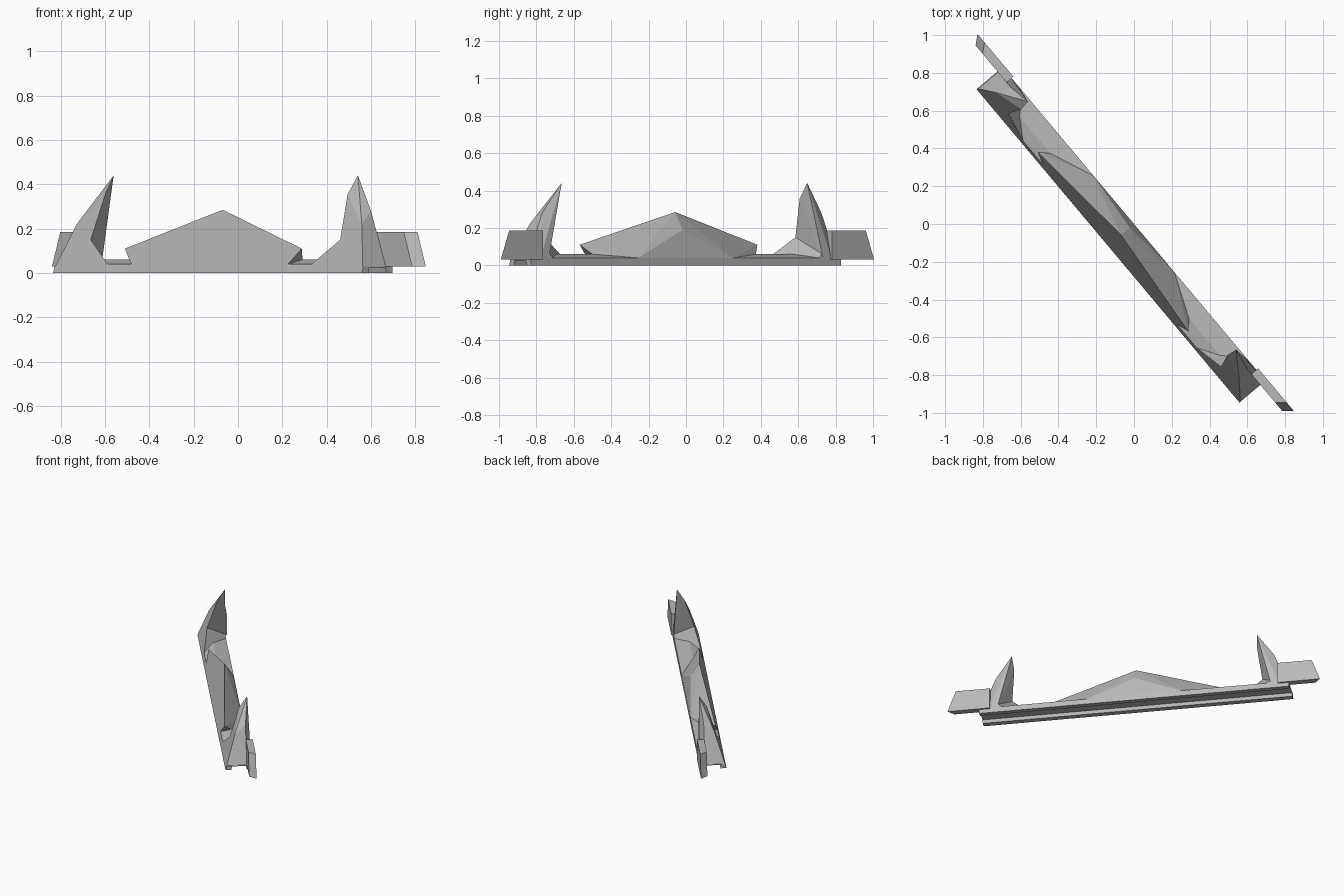
import bpy, bmesh, math

cube = bpy.data.objects.get("Cube")
if cube:
    bpy.data.objects.remove(cube, do_unlink=True)

TURN = math.radians(-50)   # the whole bar runs diagonally
LEAN = 0.316               # backward lean of the front face

grey = bpy.data.materials.new("plain grey")
grey.use_nodes = True
COLOUR = (0.48, 0.48, 0.48, 1)
grey.diffuse_color = COLOUR
grey.node_tree.nodes["Principled BSDF"].inputs["Base Color"].default_value = COLOUR


def front(u, z):
    """Point on the leaning front plane."""
    return (u, -0.18 + LEAN * z, z)


def finish(name, bm):
    bmesh.ops.recalc_face_normals(bm, faces=bm.faces[:])
    mesh = bpy.data.meshes.new(name)
    bm.to_mesh(mesh)
    bm.free()
    mesh.materials.append(grey)
    obj = bpy.data.objects.new(name, mesh)
    bpy.context.collection.objects.link(obj)
    obj.rotation_euler.z = TURN
    return obj


def solid(name, points, side=1):
    """Faceted convex block; side mirrors it along the bar."""
    bm = bmesh.new()
    verts = [bm.verts.new((u * side, v, z)) for u, v, z in points]
    hull = bmesh.ops.convex_hull(bm, input=verts)
    spare = [v for v in set(hull["geom_interior"] + hull["geom_unused"])
             if isinstance(v, bmesh.types.BMVert)]
    bmesh.ops.delete(bm, geom=spare, context='VERTS')
    bmesh.ops.dissolve_limit(bm, angle_limit=0.02, verts=bm.verts[:], edges=bm.edges[:])
    return finish(name, bm)


def extrude(name, profile, half):
    """Extrude a (v, z) profile along the bar."""
    bm = bmesh.new()
    face = bm.faces.new([bm.verts.new((-half, v, z)) for v, z in profile])
    moved = bmesh.ops.extrude_face_region(bm, geom=[face])["geom"]
    bmesh.ops.translate(bm, vec=(2 * half, 0, 0),
                        verts=[v for v in moved if isinstance(v, bmesh.types.BMVert)])
    return finish(name, bm)


# Base rail with a groove underneath, and its shallow ridged top
extrude("base_rail", [(-0.18, 0), (-0.14, 0), (-0.135, 0.025), (-0.04, 0.025),
                      (-0.035, 0), (0, 0), (0, 0.03), (-0.1705, 0.03)], 1.083)
extrude("rail_top", [(-0.1705, 0.03), (0, 0.03), (0, 0.04),
                     (-0.098, 0.06), (-0.167, 0.04)], 0.98)

# Centre crest with pointed, undercut wings
crest = [front(0, 0.285), (0, -0.03, 0.19)]
for s in (-1, 1):
    crest += [front(s * 0.62, 0.11), front(s * 0.55, 0.04), front(s * 0.5, 0.03),
              (s * 0.57, -0.098, 0.06), (s * 0.335, 0, 0.038), (s * 0.3, 0, 0.03)]
solid("centre_crest", crest)

# Horn, ramp and drilled tab at both ends
for side, label in ((-1, "right"), (1, "left")):
    solid(label + "_horn", [
        front(1.08, 0.026), front(1.0, 0.22), front(0.85, 0.355), front(0.89, 0.16),
        (0.857, -0.013, 0.44), (0.98, -0.007, 0.095), (0.975, -0.035, 0.28),
        (1.03, -0.035, 0.15), (1.08, -0.035, 0.026), front(0.89, 0.026),
        (0.96, 0, 0.026), (1.02, 0, 0.026)], side)
    solid(label + "_ramp", [
        front(0.715, 0.04), front(0.89, 0.16), (0.98, -0.007, 0.095),
        (0.93, 0, 0.04), (0.83, -0.1, 0.058), front(0.72, 0.03),
        front(0.95, 0.03), (0.98, 0, 0.03)], side)
    tab = solid(label + "_tab", [
        (u, v, z) for v, skew in ((-0.035, 0.04), (0.012, 0))
        for u, z in ((1.008, 0.03), (1.008, 0.185), (1.245 - skew, 0.185), (1.303 - skew, 0.03))
    ], side)

    # Screw hole through the tab
    bm = bmesh.new()
    bmesh.ops.create_cone(bm, cap_ends=True, segments=24, radius1=0.032,
                          radius2=0.032, depth=0.3)
    for v in bm.verts:
        x, y, z = v.co
        v.co = (x + side * 1.155, z, y + 0.105)
    cutter = finish("hole_cutter", bm)
    cutter.hide_render = True
    hole = tab.modifiers.new("hole", 'BOOLEAN')
    hole.operation = 'DIFFERENCE'
    hole.solver = 'EXACT'
    hole.object = cutter
    bpy.context.view_layer.objects.active = tab
    bpy.ops.object.modifier_apply(modifier="hole")
    bpy.data.objects.remove(cutter, do_unlink=True)
